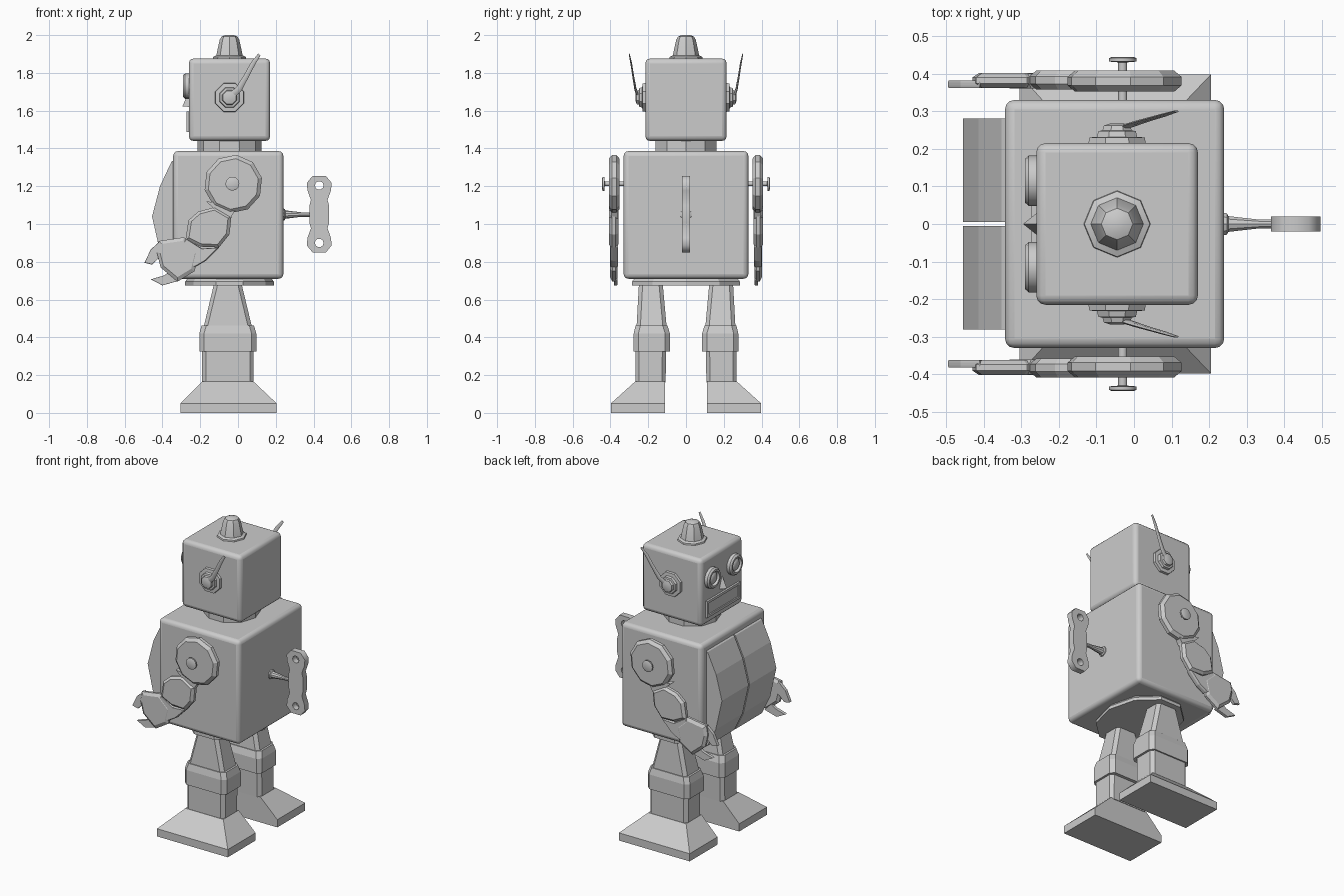
import bpy, bmesh, math
from mathutils import Vector, Matrix

if "Cube" in bpy.data.objects:
    bpy.data.objects.remove(bpy.data.objects["Cube"])

tin = bpy.data.materials.new("tin_grey")
tin.diffuse_color = (0.6, 0.6, 0.6, 1)
tin.use_nodes = True
tin.node_tree.nodes["Principled BSDF"].inputs["Base Color"].default_value = tin.diffuse_color


def finish(name, bm, bevel=0, segs=1, smooth=False):
    bmesh.ops.recalc_face_normals(bm, faces=bm.faces)
    me = bpy.data.meshes.new(name)
    bm.to_mesh(me)
    bm.free()
    ob = bpy.data.objects.new(name, me)
    bpy.context.collection.objects.link(ob)
    me.materials.append(tin)
    if bevel:
        m = ob.modifiers.new("edges", 'BEVEL')
        m.width, m.segments, m.limit_method = bevel, segs, 'ANGLE'
    if smooth:
        bpy.context.view_layer.objects.active = ob
        ob.select_set(True)
        bpy.ops.object.shade_smooth_by_angle(angle=math.radians(35))
        ob.select_set(False)
    return ob


def loft(name, rings, **kw):
    """Skin a stack of equal-length point rings and cap both ends."""
    bm = bmesh.new()
    vs = [[bm.verts.new(p) for p in r] for r in rings]
    n = len(vs[0])
    for a, b in zip(vs, vs[1:]):
        for i in range(n):
            bm.faces.new((a[i], a[(i + 1) % n], b[(i + 1) % n], b[i]))
    bm.faces.new(vs[0][::-1])
    bm.faces.new(vs[-1])
    return finish(name, bm, **kw)


def rect(x0, x1, y0, y1, z, c=0):
    """Rectangle at height z, optionally with cut corners."""
    if not c:
        return [(x0, y0, z), (x1, y0, z), (x1, y1, z), (x0, y1, z)]
    return [(x0 + c, y0, z), (x1 - c, y0, z), (x1, y0 + c, z), (x1, y1 - c, z),
            (x1 - c, y1, z), (x0 + c, y1, z), (x0, y1 - c, z), (x0, y0 + c, z)]


def box(name, x0, x1, y0, y1, z0, z1, **kw):
    return loft(name, [rect(x0, x1, y0, y1, z0), rect(x0, x1, y0, y1, z1)], **kw)


def lathe(name, origin, axis, profile, n=8, turn=0.0, sx=1, sy=1, **kw):
    """Rings of (radius, distance) stacked along an axis."""
    q = Vector((0, 0, 1)).rotation_difference(Vector(axis))
    rings = []
    for r, d in profile:
        rings.append([Vector(origin) + q @ Vector(
            (sx * r * math.cos(turn + 2 * math.pi * i / n),
             sy * r * math.sin(turn + 2 * math.pi * i / n), d)) for i in range(n)])
    return loft(name, rings, **kw)


def plate(name, pts, y0, y1, rim, s):
    """Side-on (x, z) outline given thickness in y, with a sloped outer rim."""
    cx = sum(p[0] for p in pts) / len(pts)
    cz = sum(p[1] for p in pts) / len(pts)
    ring = lambda k, y: [(cx + (x - cx) * k, s * y, cz + (z - cz) * k) for x, z in pts]
    t = (y1 - y0) * 0.3
    return loft(name, [ring(rim, y0), ring(1, y0 + t), ring(1, y1 - t), ring(rim, y1)])


# body, neck, head
box("body", -0.343, 0.24, -0.33, 0.33, 0.71, 1.386, bevel=0.025, segs=3, smooth=True)
lathe("waist_plate", (-0.045, 0, 0.675), (0, 0, 1), [(0.235, 0), (0.235, 0.02), (0.22, 0.04)],
      n=10, sy=1.28)
lathe("neck", (-0.045, 0, 1.38), (0, 0, 1), [(0.17, 0), (0.17, 0.07)], n=10)
box("head", -0.26, 0.17, -0.215, 0.215, 1.44, 1.876, bevel=0.025, segs=3, smooth=True)
lathe("top_lamp", (-0.045, 0, 1.87), (0, 0, 1),
      [(0.09, 0), (0.087, 0.015), (0.07, 0.022), (0.052, 0.105), (0.042, 0.122), (0.022, 0.13)],
      n=8, smooth=True)

# face
for s in (-1, 1):
    lathe("eye", (-0.25, s * 0.115, 1.73), (-1, 0, 0),
          [(0.067, 0), (0.067, 0.03), (0.058, 0.04), (0.046, 0.04), (0.042, 0.022),
           (0.03, 0.034), (0.012, 0.038)], n=16, smooth=True)
loft("nose", [[(-0.25, -0.036, 1.62), (-0.25, 0.036, 1.62), (-0.295, 0, 1.622)],
              [(-0.25, -0.006, 1.695), (-0.25, 0.006, 1.695), (-0.262, 0, 1.695)]])
box("mouth", -0.266, -0.25, -0.155, 0.155, 1.505, 1.58)
for z in (1.488, 1.58):
    box("mouth_rim", -0.273, -0.25, -0.17, 0.17, z, z + 0.016)
for y in (-0.17, 0.154):
    box("mouth_rim_side", -0.273, -0.25, y, y + 0.016, 1.488, 1.596)

# bowed chest doors
bow = [(-0.33, 1.345), (-0.352, 1.33), (-0.413, 1.2), (-0.455, 1.04),
       (-0.41, 0.84), (-0.352, 0.72), (-0.33, 0.715)]
for s in (-1, 1):
    loft("chest_door", [[(x, s * y, z) for x, z in bow] for y in (0.005, 0.28)])

# wind-up key
lathe("key_shaft", (0.235, 0, 1.05), (1, 0, 0),
      [(0.032, 0), (0.03, 0.012), (0.022, 0.016), (0.012, 0.10), (0.012, 0.15)], n=10, smooth=True)
half = [(0.052, 0.045), (0.044, 0.075), (0.062, 0.125), (0.066, 0.165), (0.035, 0.203)]
quad = half + [(-x, z) for x, z in half[::-1]]
outline = quad + [(-x, -z) for x, z in quad]
cu = bpy.data.curves.new("key_handle", 'CURVE')
cu.dimensions, cu.fill_mode, cu.extrude = '2D', 'BOTH', 0.02
holes = [[(0.023 * math.cos(i * math.pi / 5), h + 0.023 * math.sin(i * math.pi / 5))
          for i in range(10)] for h in (-0.152, 0.152)]
for pts in [outline] + holes:
    sp = cu.splines.new('POLY')
    sp.points.add(len(pts) - 1)
    for p, (x, z) in zip(sp.points, pts):
        p.co = (x, z, 0, 1)
    sp.use_cyclic_u = True
cu.materials.append(tin)
key = bpy.data.objects.new("key_handle", cu)
key.matrix_world = Matrix.Translation((0.43, 0, 1.052)) @ Matrix.Rotation(math.pi / 2, 4, 'X')
bpy.context.collection.objects.link(key)

# arm outlines, side-on
shoulder = [(-0.025 + 0.155 * math.cos(a), 1.212 + 0.155 * math.sin(a))
            for a in (math.radians(12 + 36 * i) for i in range(10))]
joint = [(-0.17, 1.11), (-0.03, 1.05), (-0.035, 1.03), (-0.125, 1.075), (-0.14, 1.085)]
upper = [(-0.21, 1.066), (-0.12, 1.09), (-0.035, 1.04), (-0.045, 0.945), (-0.10, 0.876),
         (-0.2, 0.88), (-0.278, 0.918), (-0.262, 1.02)]
fore = [(-0.278, 0.925), (-0.19, 0.87), (-0.10, 0.876), (-0.17, 0.805),
        (-0.23, 0.77), (-0.34, 0.83)]
hand = [(-0.42, 0.91), (-0.285, 0.93), (-0.205, 0.853), (-0.23, 0.75), (-0.32, 0.695),
        (-0.41, 0.77), (-0.43, 0.85)]
claw_top = [(-0.495, 0.795), (-0.462, 0.865), (-0.41, 0.912), (-0.395, 0.84), (-0.44, 0.80),
            (-0.455, 0.785)]
claw_low = [(-0.462, 0.707), (-0.39, 0.728), (-0.36, 0.75), (-0.31, 0.70), (-0.4, 0.675)]

for s in (-1, 1):
    # arm
    plate("shoulder", shoulder, 0.352, 0.408, 0.87, s)
    plate("shoulder_link", [(-0.17, 1.12), (0.0, 1.1), (-0.04, 1.03), (-0.125, 1.08)],
          0.36, 0.398, 1, s)
    plate("upper_arm", upper, 0.358, 0.408, 0.85, s)
    plate("forearm", fore, 0.36, 0.4, 0.92, s)
    plate("hand", hand, 0.362, 0.402, 0.82, s)
    plate("claw_top", claw_top, 0.362, 0.382, 0.97, s)
    plate("claw_low", claw_low, 0.362, 0.382, 0.97, s)
    lathe("arm_pin", (-0.03, s * 0.32, 1.213), (0, s, 0),
          [(0.012, 0), (0.012, 0.11), (0.037, 0.112), (0.037, 0.121), (0.03, 0.124)],
          n=12, smooth=True)

    # ear and antenna
    lathe("ear", (-0.045, s * 0.21, 1.67), (0, s, 0),
          [(0.083, 0), (0.08, 0.02), (0.058, 0.022), (0.054, 0.037), (0.042, 0.039),
           (0.038, 0.052), (0.02, 0.057)], n=8, turn=math.pi / 8, smooth=True)
    path = [(-0.05, 0.25, 1.665), (0.005, 0.268, 1.715), (0.045, 0.28, 1.785),
            (0.08, 0.29, 1.85), (0.113, 0.3, 1.897)]
    widths = [0.016, 0.015, 0.012, 0.011, 0.007]
    loft("antenna", [[(x + w * math.cos(a) * 0.9, s * (y + 0.4 * w * math.sin(a)),
                       z - w * math.cos(a) * 0.7) for a in (i * math.pi / 3 for i in range(6))]
                     for (x, y, z), w in zip(path, widths)], smooth=True)

    # leg: foot wedge, shin, knee band, thigh
    def leg(name, *rows):
        loft(name, [rect(x0, x1, s * y0, s * y1, z, 0) if not c else
                    [(x, s * y, zz) for x, y, zz in rect(x0, x1, y0, y1, z, c)]
                    for x0, x1, y0, y1, z, c in rows])
    leg("foot", (-0.305, 0.205, 0.112, 0.398, 0, 0), (-0.305, 0.205, 0.112, 0.398, 0.05, 0),
        (-0.19, 0.083, 0.112, 0.27, 0.165, 0))
    leg("shin", (-0.19, 0.083, 0.108, 0.268, 0.16, 0.02), (-0.19, 0.083, 0.105, 0.268, 0.34, 0.02))
    leg("knee_band", (-0.205, 0.097, 0.085, 0.277, 0.325, 0.025),
        (-0.205, 0.097, 0.085, 0.277, 0.42, 0.025), (-0.193, 0.085, 0.098, 0.267, 0.462, 0.025))
    leg("thigh", (-0.183, 0.075, 0.102, 0.262, 0.45, 0.02), (-0.13, 0.022, 0.122, 0.25, 0.67, 0.02),
        (-0.125, 0.018, 0.125, 0.245, 0.69, 0.02))
